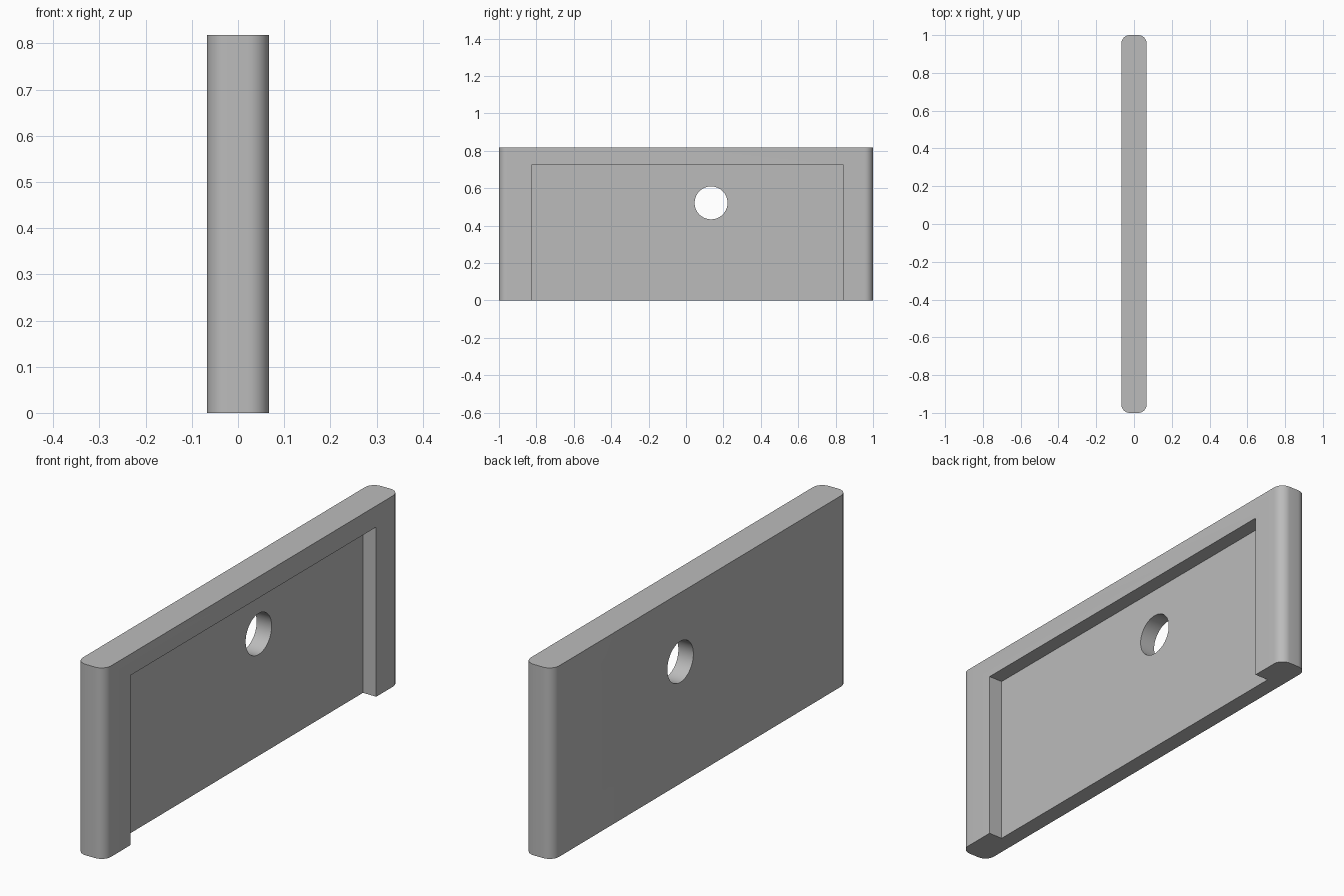
import bpy
import bmesh
from mathutils import Matrix, Vector

THICK, LENGTH, HEIGHT = 0.134, 2.0, 0.818
CORNER = 0.045
RECESS_DEPTH = 0.063

cube = bpy.data.objects.get("Cube")
if cube:
    bpy.data.objects.remove(cube, do_unlink=True)

grey = bpy.data.materials.new("plain grey")
grey.use_nodes = True
colour = (0.5, 0.5, 0.5, 1)
grey.diffuse_color = colour
grey.node_tree.nodes["Principled BSDF"].inputs["Base Color"].default_value = colour


def to_object(name, bm):
    mesh = bpy.data.meshes.new(name)
    bm.to_mesh(mesh)
    bm.free()
    mesh.materials.append(grey)
    obj = bpy.data.objects.new(name, mesh)
    bpy.context.collection.objects.link(obj)
    return obj


def box(low, high):
    low, high = Vector(low), Vector(high)
    bm = bmesh.new()
    place = Matrix.Translation((low + high) / 2) @ Matrix.Diagonal((high - low).to_4d())
    bmesh.ops.create_cube(bm, size=1, matrix=place)
    return bm


def cut(target, cutter):
    cutter.hide_render = True
    mod = target.modifiers.new(cutter.name, "BOOLEAN")
    mod.operation = "DIFFERENCE"
    mod.solver = "EXACT"
    mod.object = cutter
    bpy.context.view_layer.objects.active = target
    bpy.ops.object.modifier_apply(modifier=mod.name)
    bpy.data.objects.remove(cutter, do_unlink=True)


# Plate with rounded upright edges
bm = box((-THICK / 2, -LENGTH / 2, 0), (THICK / 2, LENGTH / 2, HEIGHT))
upright = [e for e in bm.edges if abs(e.verts[0].co.z - e.verts[1].co.z) > 0.1]
bmesh.ops.bevel(bm, geom=upright, offset=CORNER, segments=10, profile=0.5, affect="EDGES")
plate = to_object("plate", bm)

# Shallow recess on the +x side, open at the bottom
recess = box((THICK / 2 - RECESS_DEPTH, -0.823, -0.1), (THICK, 0.84, 0.727))
cut(plate, to_object("recess_cutter", recess))

# Round through hole
bm = bmesh.new()
place = Matrix.Translation((0, 0.134, 0.522)) @ Matrix.Rotation(1.5707963, 4, "Y")
bmesh.ops.create_cone(bm, cap_ends=True, segments=64, radius1=0.088, radius2=0.088,
                      depth=0.5, matrix=place)
cut(plate, to_object("hole_cutter", bm))

# Smooth rounds, sharp edges
bpy.ops.object.select_all(action="DESELECT")
plate.select_set(True)
bpy.context.view_layer.objects.active = plate
bpy.ops.object.shade_smooth_by_angle(angle=0.5)
